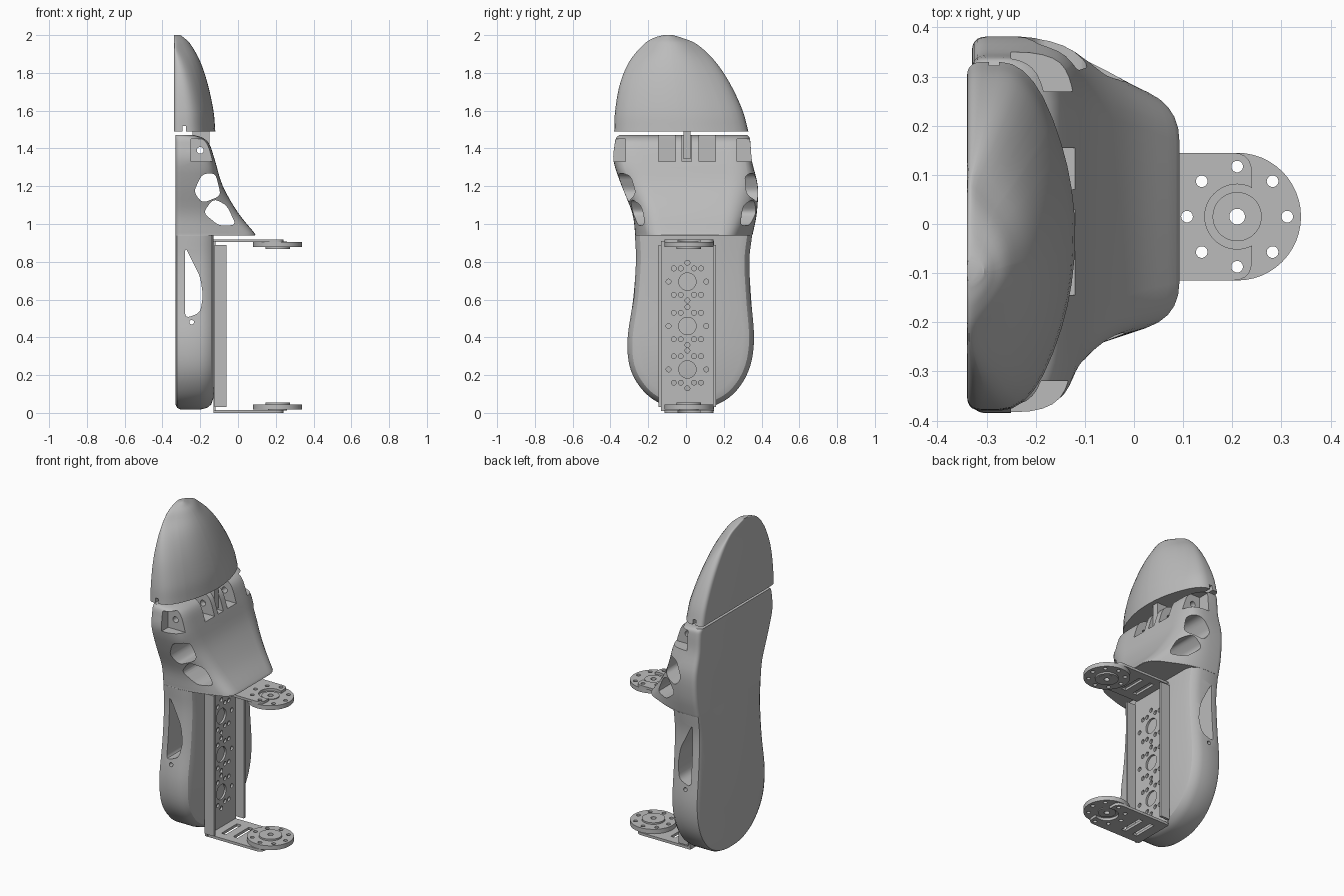
import bpy, bmesh, math
from mathutils import Vector

if "Cube" in bpy.data.objects:
    bpy.data.objects.remove(bpy.data.objects["Cube"])

grey = bpy.data.materials.new("mid grey")
grey.use_nodes = True
grey.diffuse_color = (0.5, 0.5, 0.5, 1)
grey.node_tree.nodes["Principled BSDF"].inputs["Base Color"].default_value = grey.diffuse_color


def spline(rows, steps):
    """Smooth curve through rows of equal length."""
    rows = [Vector(r) for r in rows]
    padded = [rows[0] * 2 - rows[1]] + rows + [rows[-1] * 2 - rows[-2]]
    out = []
    for a, b, c, d in zip(padded, padded[1:], padded[2:], padded[3:]):
        for i in range(steps):
            t = i / steps
            out.append(b + (c - a) * (t / 2) + (a - b * 2.5 + c * 2 - d / 2) * t ** 2
                       + ((b - c) * 1.5 + (d - a) / 2) * t ** 3)
    return out + [rows[-1]]


def rounded(corners, radii, steps=5):
    """Closed polygon with each corner rounded off."""
    pts = [Vector(c) for c in corners]
    out = []
    for i, p in enumerate(pts):
        ends = []
        for q in (pts[i - 1], pts[(i + 1) % len(pts)]):
            edge = q - p
            ends.append(p + edge.normalized() * min(radii[i], edge.length * 0.48))
        for k in range(steps + 1):
            t = k / steps
            out.append(ends[0] * (1 - t) ** 2 + p * (2 * t * (1 - t)) + ends[1] * t ** 2)
    return out


def loft(name, rings):
    """Skin a list of equal rings and close both ends."""
    bm = bmesh.new()
    vs = [[bm.verts.new(p) for p in ring] for ring in rings]
    n = len(vs[0])
    for a, b in zip(vs, vs[1:]):
        for i in range(n):
            j = (i + 1) % n
            bm.faces.new((a[i], a[j], b[j], b[i]))
    bm.faces.new(vs[0])
    bm.faces.new(vs[-1])
    bmesh.ops.recalc_face_normals(bm, faces=bm.faces)
    mesh = bpy.data.meshes.new(name)
    bm.to_mesh(mesh)
    bm.free()
    mesh.materials.append(grey)
    ob = bpy.data.objects.new(name, mesh)
    bpy.context.collection.objects.link(ob)
    return ob


def box(name, x, y, z):
    return loft(name, [[(x[0], y[0], h), (x[1], y[0], h), (x[1], y[1], h), (x[0], y[1], h)] for h in z])


def disc(name, cx, cy, r, z, sides=48):
    angles = [math.tau * i / sides for i in range(sides)]
    return loft(name, [[(cx + r * math.cos(a), cy + r * math.sin(a), h) for a in angles] for h in z])


def rod(name, axis, a, b, r, span, sides=14):
    """Cylinder along x (a, b = y, z) or along y (a, b = x, z)."""
    rings = []
    for s in span:
        ring = [(a + r * math.cos(math.tau * i / sides), b + r * math.sin(math.tau * i / sides))
                for i in range(sides)]
        rings.append([(s, u, v) if axis == "x" else (u, s, v) for u, v in ring])
    return loft(name, rings)


def side_window(corners, r):
    pts = rounded(corners, [r] * len(corners), 4)
    return loft("window_cutter", [[(p[0], y, p[1]) for p in pts] for y in (-0.6, 0.6)])


def join(obs):
    bpy.ops.object.select_all(action="DESELECT")
    for o in obs:
        o.select_set(True)
    bpy.context.view_layer.objects.active = obs[0]
    if len(obs) > 1:
        bpy.ops.object.join()
    return obs[0]


def cut(ob, cutters):
    cutter = join(cutters)
    mod = ob.modifiers.new("cut", "BOOLEAN")
    mod.operation, mod.solver, mod.object = "DIFFERENCE", "EXACT", cutter
    mod.use_self = True
    bpy.ops.object.select_all(action="DESELECT")
    bpy.context.view_layer.objects.active = ob
    ob.select_set(True)
    bpy.ops.object.modifier_apply(modifier="cut")
    bpy.data.objects.remove(cutter)


# Heel: outline with rounded edges, layered from the sole forward
outline = spline([(-0.27, 0.94), (-0.265, 0.8), (-0.28, 0.6), (-0.31, 0.38), (-0.29, 0.22), (-0.21, 0.1),
                  (-0.1, 0.035), (0.02, 0.018), (0.14, 0.035), (0.25, 0.1), (0.33, 0.22), (0.36, 0.38),
                  (0.345, 0.6), (0.335, 0.8), (0.35, 0.94)], 5)
layers = []
for x, inset in ((-0.33, 0.025), (-0.322, 0.008), (-0.305, 0), (-0.2, 0), (-0.165, 0.008),
                 (-0.142, 0.026), (-0.13, 0.06)):
    ring = []
    for i, p in enumerate(outline):
        t = outline[min(i + 1, len(outline) - 1)] - outline[max(i - 1, 0)]
        q = p + Vector((-t[1], t[0])).normalized() * inset
        ring.append((x, q[0], 0.94 if i in (0, len(outline) - 1) else min(q[1], 0.938)))
    layers.append(ring)
heel = loft("heel_body", layers)
cut(heel, [side_window([(-0.28, 0.88), (-0.2, 0.72), (-0.185, 0.62), (-0.2, 0.53), (-0.28, 0.5)], 0.03)])
cut(heel, [rod("pin_cutter", "y", -0.245, 0.48, 0.012, (-0.6, 0.6))])

# Instep: sections along z as (z, right edge, left edge, front x, front right, front left)
rings = []
for z, yl, yr, xf, fl, fr in spline([(0.94, -0.27, 0.35, 0.09, -0.19, 0.24), (0.955, -0.27, 0.355, 0.085, -0.19, 0.24),
                                     (1.06, -0.285, 0.375, 0.0, -0.21, 0.27), (1.2, -0.34, 0.38, -0.08, -0.25, 0.29),
                                     (1.33, -0.383, 0.35, -0.12, -0.29, 0.28), (1.42, -0.378, 0.342, -0.15, -0.3, 0.27),
                                     (1.455, -0.37, 0.337, -0.185, -0.3, 0.27), (1.47, -0.355, 0.325, -0.23, -0.3, 0.27)], 4):
    xs = min(-0.15, xf - 0.04)
    pts = rounded([(-0.33, yl), (xs, yl), (xf, fl), (xf, fr), (xs, yr), (-0.33, yr)],
                  [0.03, 0.1, 0.07, 0.07, 0.1, 0.03])
    rings.append([(p[0], p[1], z) for p in pts])
instep = loft("instep_body", rings)
cut(instep, [side_window([(-0.235, 1.17), (-0.19, 1.265), (-0.12, 1.27), (-0.09, 1.15), (-0.19, 1.11)], 0.03),
             side_window([(-0.185, 1.06), (-0.13, 1.135), (-0.06, 1.1), (-0.01, 0.995), (-0.1, 0.99)], 0.03)])
pockets = [(-0.145, -0.055), (-0.02, 0.03), (0.07, 0.155)]
cut(instep, [box("pocket_cutter", (-0.25, 0.3), p, (1.33, 1.6)) for p in pockets])
cut(instep, [box("corner_cutter", (-0.25, 0.3), p, (1.33, 1.45)) for p in ((-0.6, -0.32), (0.27, 0.6))])
cut(instep, [rod("axle_cutter", "y", -0.2, 1.39, 0.018, (-0.6, 0.6))])

# Toe cap: domed sections along z as (z, right edge, left edge, front x)
rings = []
for z, yl, yr, xf in spline([(1.49, -0.38, 0.33, -0.12), (1.6, -0.375, 0.3, -0.13), (1.74, -0.35, 0.235, -0.16),
                             (1.86, -0.3, 0.155, -0.2), (1.95, -0.225, 0.06, -0.25), (1.985, -0.17, -0.02, -0.285),
                             (2.0, -0.12, -0.07, -0.305)], 5):
    w = yr - yl
    xs = max(xf - 0.09, -0.325)
    pts = rounded([(-0.34, yl), (xs, yl), (xf, yl + w * 0.33), (xf, yl + w * 0.67), (xs, yr), (-0.34, yr)],
                  [0.03, 0.14, 0.12, 0.12, 0.14, 0.03])
    rings.append([(p[0], p[1], z) for p in pts])
toe = loft("toe_cap", rings)
cut(toe, [box("groove_cutter", (-0.295, -0.275), (-0.6, 0.6), (1.4, 1.52))])
tongue = box("toe_hinge_tongue", (-0.24, -0.15), (-0.014, 0.024), (1.345, 1.51))
cut(tongue, [rod("axle_cutter", "y", -0.2, 1.39, 0.018, (-0.6, 0.6))])

# Ankle channel: drilled back plate and two side walls
MID = 0.0075
plate = box("channel_back_plate", (-0.131, -0.118), (MID - 0.14, MID + 0.14), (0.01, 0.91))
drills = []
for z in (0.23, 0.46, 0.695):
    drills.append(rod("drill", "x", MID, z, 0.046, (-0.2, 0), 28))
    spots = [(0.1, 0), (-0.1, 0), (0, 0.1), (0, -0.1)]
    spots += [(sy * d, sz * 0.07) for d in (0.035, 0.072) for sy in (-1, 1) for sz in (-1, 1)]
    drills += [rod("drill", "x", MID + dy, z + dz, 0.013, (-0.2, 0)) for dy, dz in spots]
cut(plate, drills)
for side, name in ((-1, "right"), (1, "left")):
    ys = sorted((MID + side * 0.137, MID + side * 0.152))
    box("channel_wall_" + name, (-0.125, -0.062), ys, (0.03, 0.89))

# Pivot brackets: arm, bolted disc and hub at each end
CX, CY = 0.21, 0.015
bolts = [(CX + 0.102 * math.cos(k * math.pi / 4), CY + 0.102 * math.sin(k * math.pi / 4)) for k in range(8)]
for name, arm_z, disc_z, hub_z in (("upper", (0.904, 0.919), (0.878, 0.904), (0.867, 0.908)),
                                   ("lower", (0.0, 0.016), (0.018, 0.045), (0.012, 0.055))):
    pts = rounded([(-0.131, -0.115), (0.24, -0.115), (0.24, 0.145), (-0.131, 0.145)], [0.002, 0.04, 0.04, 0.002])
    arm = loft(name + "_bracket_arm", [[(p[0], p[1], z) for p in pts] for z in arm_z])
    span = (arm_z[0] - 0.1, arm_z[1] + 0.1)
    cut(arm, [disc("hub_cutter", CX, CY, 0.066, span)]
        + [disc("bolt_cutter", x, y, 0.012, span, 14) for x, y in bolts if x < 0.23]
        + [box("slot_cutter", (x, x + 0.03), (-0.06, 0.09), span) for x in (-0.07, 0.01)])
    flange = disc(name + "_pivot_disc", CX, CY, 0.13, disc_z)
    cut(flange, [disc("bolt_cutter", x, y, 0.012, span, 14) for x, y in bolts]
        + [disc("centre_cutter", CX, CY, 0.04, span)])
    hub = disc(name + "_pivot_hub", CX, CY, 0.05, hub_z)
    cut(hub, [disc("bore_cutter", CX, CY, 0.016, span, 20)])
    z = (disc_z[0] - 0.01, disc_z[0] + 0.005) if name == "upper" else (disc_z[1] - 0.005, disc_z[1] + 0.01)
    collar = disc(name + "_pivot_collar", CX, CY, 0.065, z)
    cut(collar, [disc("bore_cutter", CX, CY, 0.045, span)])

# Smooth the rounded parts while keeping hard edges
bpy.ops.object.select_all(action="DESELECT")
for ob in bpy.context.scene.objects:
    if ob.type == "MESH":
        ob.select_set(True)
        bpy.context.view_layer.objects.active = ob
bpy.ops.object.shade_smooth_by_angle(angle=math.radians(32))
